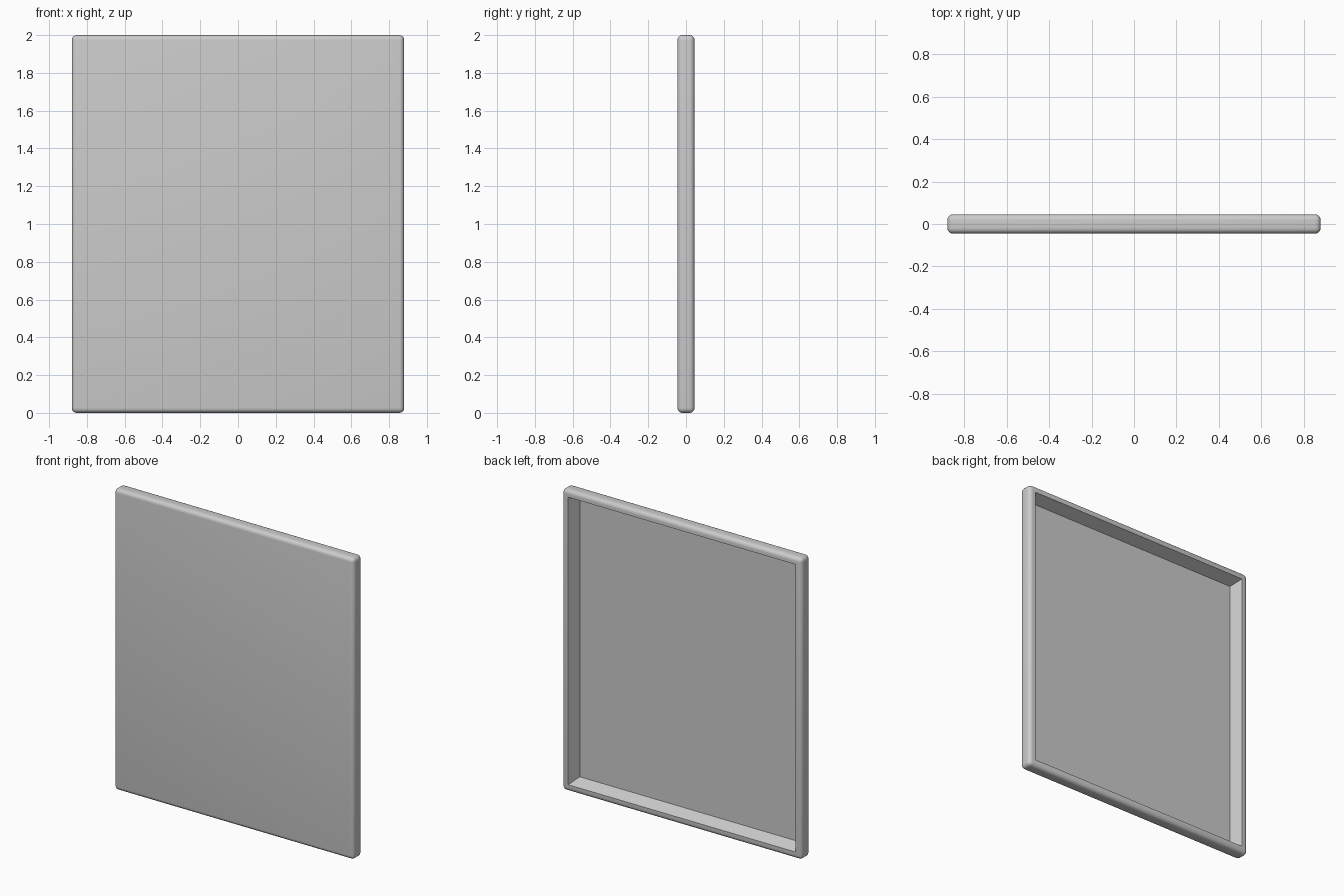
import bpy, bmesh, math
from mathutils import Vector

if "Cube" in bpy.data.objects:
    bpy.data.objects.remove(bpy.data.objects["Cube"])

WIDTH, DEPTH, HEIGHT = 1.76, 0.09, 2.0
ROUND = 0.026       # outer edge radius
LIP = 0.02          # flat rim around the back opening
DRAFT = 0.03        # slope of the recess walls
RECESS = 0.08       # depth of the recess

bm = bmesh.new()

# rounded slab
bmesh.ops.create_cube(bm, size=1.0)
bmesh.ops.scale(bm, vec=(WIDTH, DEPTH, HEIGHT), verts=bm.verts)
bmesh.ops.translate(bm, vec=(0, 0, HEIGHT / 2), verts=bm.verts)
bmesh.ops.bevel(bm, geom=list(bm.edges), offset=ROUND, segments=5,
                profile=0.5, affect='EDGES')

# hollow back: flat lip, then drafted walls down to the floor
bm.normal_update()
back = max((f for f in bm.faces if f.normal.y > 0.99), key=lambda f: f.calc_area())
for inset, drop in ((LIP, 0), (DRAFT, RECESS)):
    bmesh.ops.inset_region(bm, faces=[back], thickness=inset, use_even_offset=True)
    bmesh.ops.translate(bm, vec=Vector((0, -drop, 0)), verts=back.verts)
bmesh.ops.recalc_face_normals(bm, faces=bm.faces)

mesh = bpy.data.meshes.new("panel_shell")
bm.to_mesh(mesh)
bm.free()
panel = bpy.data.objects.new("panel_shell", mesh)
bpy.context.collection.objects.link(panel)

# smooth rounded edges, crisp recess edges
bpy.context.view_layer.objects.active = panel
panel.select_set(True)
bpy.ops.object.shade_smooth_by_angle(angle=math.radians(30))
